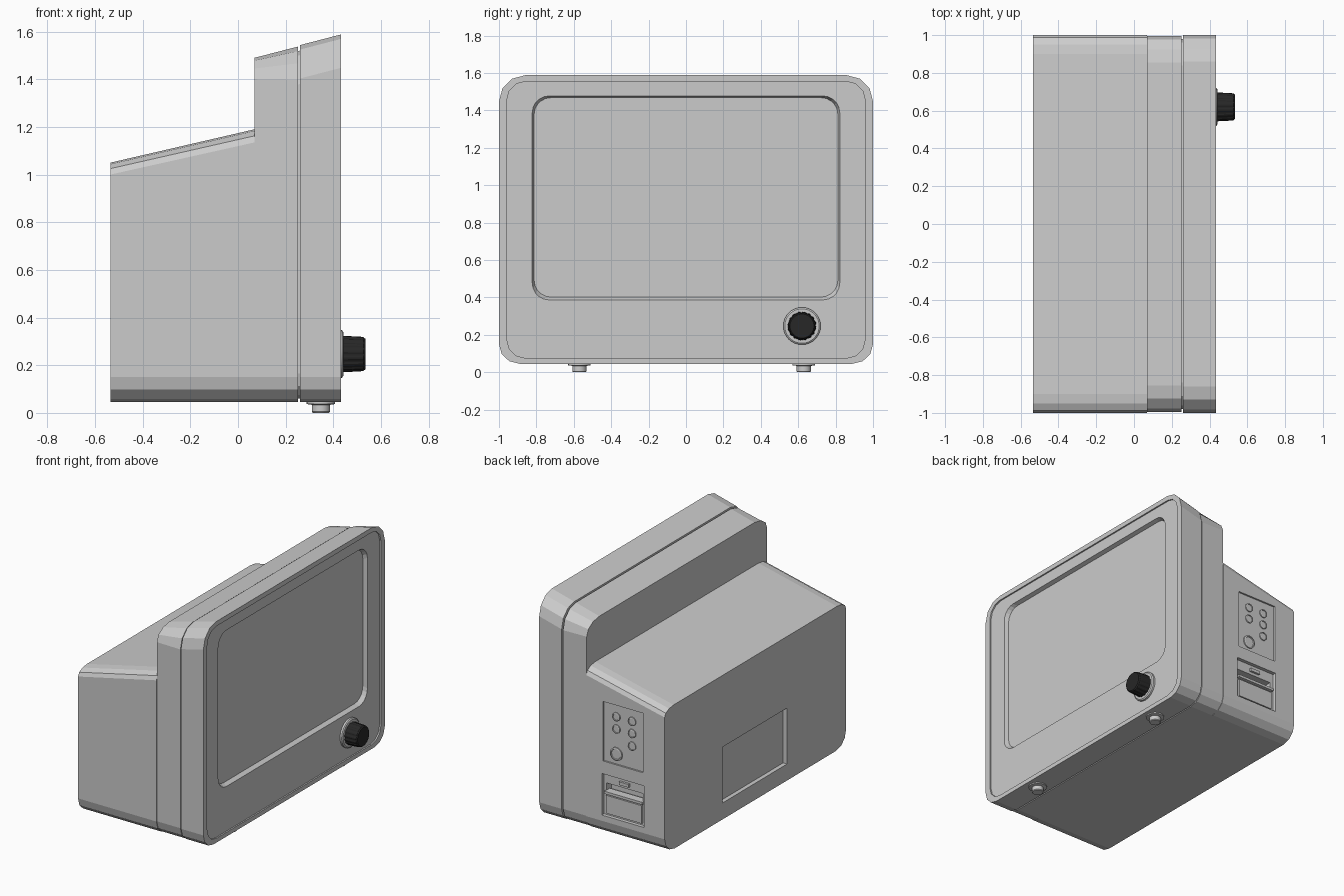
import bpy, bmesh
from math import sin, cos, pi
from mathutils import Matrix, Vector

if "Cube" in bpy.data.objects:
    bpy.data.objects.remove(bpy.data.objects["Cube"])


def ring(x, w, z0, z1, top, bot, n=3):
    """Rounded rectangle in the YZ plane; top/bot are (ry, rz) corner radii."""
    pts = []
    corners = ((1, 1, top, 0), (-1, 1, top, 1), (-1, -1, bot, 2), (1, -1, bot, 3))
    for sy, sz, (ry, rz), q in corners:
        cy = sy * (w - ry)
        cz = z1 - rz if sz > 0 else z0 + rz
        for i in range(n + 1):
            a = (q + i / n) * pi / 2
            pts.append((x, cy + ry * cos(a), cz + rz * sin(a)))
    return pts


def circle(c, axis, r, d, n=32, flute=0.0):
    """Circle around an axis ('X', 'Y' or 'Z') at offset d along it."""
    pts = []
    for i in range(n):
        a = 2 * pi * i / n
        rr = r - (flute if i % 4 < 2 else 0)
        u, v = rr * cos(a), rr * sin(a)
        o = {'X': (d, u, v), 'Y': (u, d, v), 'Z': (u, v, d)}[axis]
        pts.append(Vector(c) + Vector(o))
    return pts


def loft(name, rings, color=None, smooth=False):
    bm = bmesh.new()
    rows = [[bm.verts.new(p) for p in r] for r in rings]
    n = len(rows[0])
    for a, b in zip(rows, rows[1:]):
        for i in range(n):
            j = (i + 1) % n
            bm.faces.new((a[i], a[j], b[j], b[i]))
    bm.faces.new(rows[0])
    bm.faces.new(rows[-1])
    bmesh.ops.recalc_face_normals(bm, faces=bm.faces)
    return finish(name, bm, color, smooth)


def box(name, x0, x1, y0, y1, z0, z1):
    bm = bmesh.new()
    mid = Matrix.Translation(((x0 + x1) / 2, (y0 + y1) / 2, (z0 + z1) / 2))
    bmesh.ops.create_cube(bm, size=1, matrix=mid @ Matrix.Diagonal((x1 - x0, y1 - y0, z1 - z0, 1)))
    return finish(name, bm)


def finish(name, bm, color=None, smooth=False):
    me = bpy.data.meshes.new(name)
    bm.to_mesh(me)
    bm.free()
    ob = bpy.data.objects.new(name, me)
    bpy.context.collection.objects.link(ob)
    if color:
        mat = bpy.data.materials.new(name)
        mat.diffuse_color = color
        mat.use_nodes = True
        mat.node_tree.nodes["Principled BSDF"].inputs["Base Color"].default_value = mat.diffuse_color
        me.materials.append(mat)
    if smooth:
        activate(ob)
        bpy.ops.object.shade_smooth_by_angle()
    return ob


def activate(ob):
    bpy.ops.object.select_all(action='DESELECT')
    ob.select_set(True)
    bpy.context.view_layer.objects.active = ob


def cut(ob, cutter):
    cutter.hide_render = True
    m = ob.modifiers.new("cut", 'BOOLEAN')
    m.operation, m.object, m.solver = 'DIFFERENCE', cutter, 'EXACT'
    activate(ob)
    bpy.ops.object.modifier_apply(modifier=m.name)
    bpy.data.objects.remove(cutter)


# Rear housing with sloping lid
BOT = (0.11, 0.105)
rear = loft("rear_housing", [ring(-0.535, 1, 0.045, 1.05, (0.1, 0.05), BOT),
                             ring(0.07, 1, 0.045, 1.19, (0.1, 0.055), BOT)])
# Rear label recess, side control panel and printer bay with paper slot
cut(rear, box("label_cutter", -0.6, -0.505, -0.35, 0.36, 0.16, 0.55))
cut(rear, box("control_cutter", -0.37, -0.06, 0.988, 1.1, 0.57, 0.985))
cut(rear, box("bay_cutter", -0.375, -0.05, 0.975, 1.1, 0.19, 0.48))
cut(rear, box("slot_cutter", -0.35, -0.07, 0.92, 1.1, 0.35, 0.41))

# Tall middle housing, seam gasket and front bezel
R = (0.14, 0.14)
loft("middle_housing", [ring(0.07, 0.995, 0.045, 1.49, (0.14, 0.09), BOT),
                        ring(0.252, 0.995, 0.045, 1.537, R, BOT)])
loft("seam_gasket", [ring(0.24, 0.98, 0.06, 1.515, R, BOT),
                     ring(0.27, 0.98, 0.06, 1.522, R, BOT)])
bezel = loft("front_bezel", [ring(0.26, 1, 0.045, 1.543, R, BOT),
                             ring(0.433, 1, 0.045, 1.588, R, BOT)])
# Recessed front panel and screen with sloped sill
P, S = (0.1, 0.1), (0.09, 0.09)
cut(bezel, loft("panel_cutter", [ring(x, 0.958, 0.075, 1.555, P, P) for x in (0.423, 0.5)]))
cut(bezel, loft("screen_cutter", [ring(0.395, 0.812, 0.402, 1.468, S, S, 5),
                                  ring(0.45, 0.832, 0.372, 1.486, S, S, 5)]))

# Knob and collar
K = (0, 0.62, 0.247)
loft("knob_collar", [circle(K, 'X', r, x) for r, x in
                     ((0.1, 0.41), (0.1, 0.436), (0.092, 0.442))], smooth=True)
loft("knob", [circle(K, 'X', r, x, 64, f) for r, x, f in
              ((0.077, 0.435, 0.003), (0.073, 0.515, 0.003), (0.071, 0.527, 0.002),
               (0.064, 0.534, 0))], (0.02, 0.02, 0.02, 1))

# Feet with mounting rings
for side, y in (("left", -0.57), ("right", 0.63)):
    c = (0.348, y, 0)
    loft("foot_" + side, [circle(c, 'Z', r, z, 24) for r, z in
                          ((0.034, 0), (0.038, 0.005), (0.038, 0.034), (0.06, 0.037), (0.06, 0.06))],
         smooth=True)

# Side buttons
buttons = [(-0.277, 0.9, 0.03), (-0.156, 0.9, 0.03), (-0.277, 0.815, 0.03),
           (-0.156, 0.815, 0.03), (-0.277, 0.727, 0.03), (-0.156, 0.64, 0.046)]
for i, (x, z, r) in enumerate(buttons):
    loft(f"button_{i}", [circle((x, 0, z), 'Y', rr, y, 24) for rr, y in
                         ((r, 0.975), (r, 0.996), (r * 0.8, 0.998), (r * 0.75, 0.993))], smooth=True)

# Printer door, tear bar and latch
box("printer_door", -0.35, -0.075, 0.96, 0.988, 0.205, 0.33)
box("tear_bar", -0.36, -0.065, 0.94, 0.997, 0.342, 0.36)
box("printer_latch", -0.25, -0.175, 0.965, 0.99, 0.43, 0.452)
